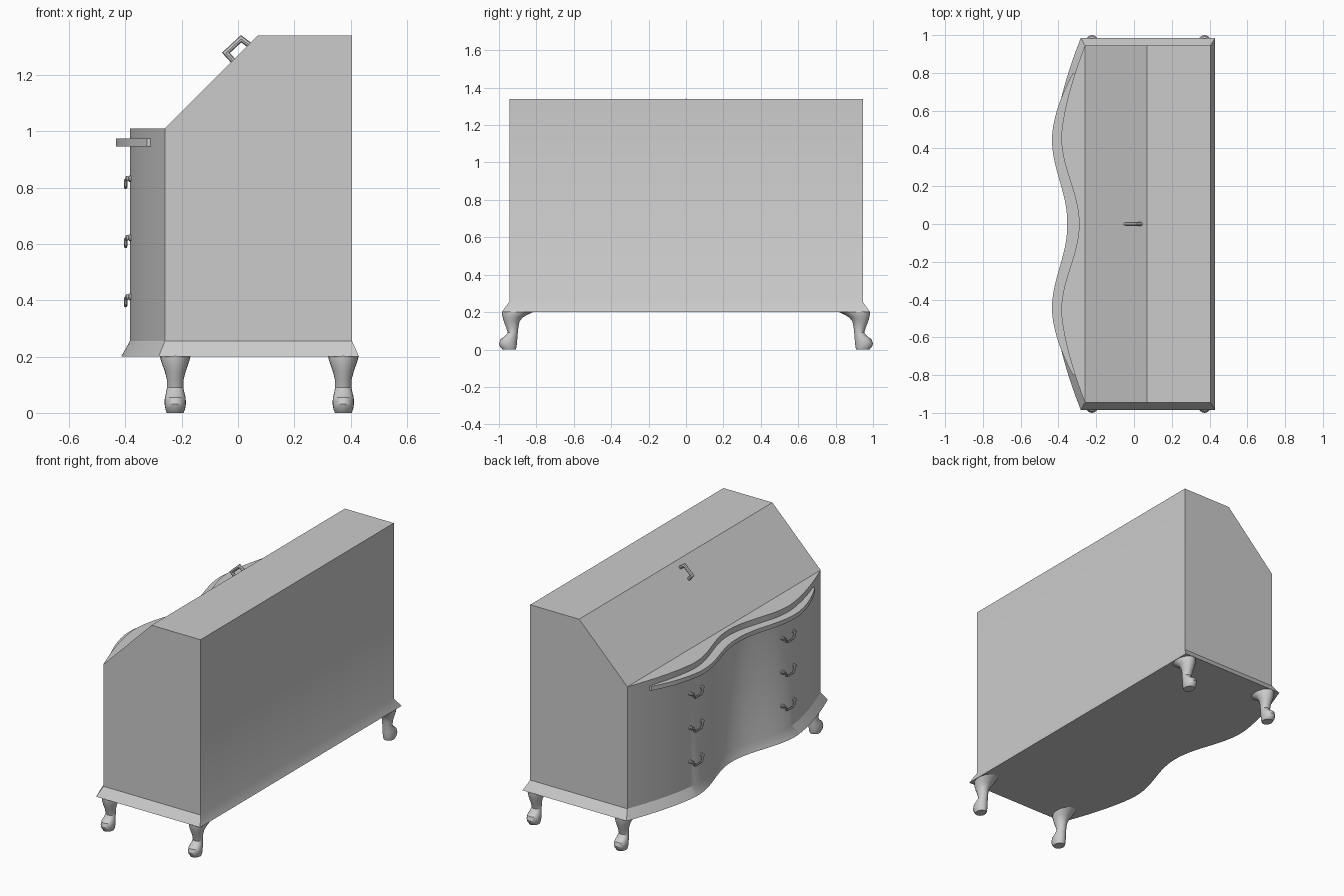
import bpy, bmesh, math
from mathutils import Vector

if "Cube" in bpy.data.objects:
    bpy.data.objects.remove(bpy.data.objects["Cube"])


def finish(name, bm, smooth=True):
    bmesh.ops.recalc_face_normals(bm, faces=bm.faces)
    me = bpy.data.meshes.new(name)
    bm.to_mesh(me)
    bm.free()
    ob = bpy.data.objects.new(name, me)
    bpy.context.collection.objects.link(ob)
    if smooth:
        bpy.ops.object.select_all(action='DESELECT')
        ob.select_set(True)
        bpy.context.view_layer.objects.active = ob
        bpy.ops.object.shade_smooth_by_angle(angle=math.radians(30))
    return ob


def loft(bm, rings, cap=True):
    """Bridge closed rings of equal length."""
    vs = [[bm.verts.new(p) for p in r] for r in rings]
    n = len(vs[0])
    for a, b in zip(vs, vs[1:]):
        for i in range(n):
            j = (i + 1) % n
            bm.faces.new((a[i], a[j], b[j], b[i]))
    if cap:
        bm.faces.new(vs[0][::-1])
        bm.faces.new(vs[-1])
    return vs


# Serpentine front: x as a function of y
W, PEAK = 0.945, 0.46


def front_x(y):
    y = abs(y)
    if y < PEAK:
        return -0.291 - 0.047 * (1 - math.cos(math.pi * y / PEAK))
    return -0.385 + 0.125 * ((y - PEAK) / (W - PEAK)) ** 1.5


# Case: flared base, bowed drawer front, sloping lid
def build_case():
    bm = bmesh.new()
    n = 56
    plan = [(front_x(y), y) for y in (-W + 2 * W * i / n for i in range(n + 1))]
    full = plan + [(0.405, W), (0.405, -W)]
    base = [bm.verts.new((0.048 + (x - 0.048) * 1.07, y * 1.042, 0.2)) for x, y in full]
    low = [bm.verts.new((x, y, 0.255)) for x, y in full]
    top = [bm.verts.new((x, y, 1.01)) for x, y in plan]
    crest = [bm.verts.new((x, y, 1.34)) for y in (-W, W) for x in (0.07, 0.405)]
    bm.faces.new(base)
    m = len(full)
    for i in range(m):
        j = (i + 1) % m
        bm.faces.new((base[i], base[j], low[j], low[i]))
    for i in range(n):
        bm.faces.new((low[i], low[i + 1], top[i + 1], top[i]))
    bm.faces.new(top)                                            # ledge behind the drawers
    bm.faces.new((top[0], top[n], crest[2], crest[0]))           # sloping lid
    bm.faces.new((crest[0], crest[2], crest[3], crest[1]))       # flat top
    bm.faces.new((low[n + 1], low[n + 2], crest[1], crest[3]))   # back
    bm.faces.new((low[n], low[n + 1], crest[3], crest[2], top[n]))
    bm.faces.new((low[n + 2], low[0], top[0], crest[0], crest[1]))
    finish("desk_case", bm)


# Moulding that follows the front just under the lid
def build_moulding():
    bm = bmesh.new()
    end, n = 0.80, 56
    rings = []
    for i in range(n + 1):
        y = -end + 2 * end * i / n
        a = abs(y)
        if a < PEAK:
            off = 0.063 - 0.014 * a / PEAK
        else:
            off = 0.049 - 0.038 * ((a - PEAK) / (end - PEAK)) ** 2
        x = front_x(y)
        rings.append([(x - off, y, 0.947), (x - off, y, 0.974),
                      (x + 0.015, y, 0.974), (x + 0.015, y, 0.947)])
    loft(bm, rings)
    finish("front_moulding", bm)


# Cabriole legs: z, centre y, half width x, half width y
LEG = [(0.202, 0.900, 0.054, 0.085), (0.19, 0.912, 0.052, 0.072),
       (0.172, 0.926, 0.046, 0.054), (0.15, 0.932, 0.038, 0.042),
       (0.12, 0.929, 0.030, 0.033), (0.09, 0.926, 0.029, 0.027),
       (0.07, 0.936, 0.033, 0.034), (0.055, 0.947, 0.037, 0.045),
       (0.032, 0.952, 0.038, 0.048), (0.014, 0.950, 0.035, 0.044),
       (0.006, 0.947, 0.032, 0.039), (0.0, 0.946, 0.030, 0.036)]


def build_leg(name, x, side):
    bm = bmesh.new()
    rings = []
    for z, cy, hx, hy in LEG:
        rings.append([(x + hx * math.cos(t), side * (cy + hy * math.sin(t)), z)
                      for t in (math.tau * k / 20 for k in range(20))])
    loft(bm, rings)
    finish(name, bm)


# Bent-rod handles
def build_rod(name, pts, radius, sides=8):
    bm = bmesh.new()
    pts = [Vector(p) for p in pts]
    normal = (pts[1] - pts[0]).cross(pts[2] - pts[1]).normalized()
    rings = []
    for i, p in enumerate(pts):
        a = (p - pts[i - 1]).normalized() if i else (pts[1] - p).normalized()
        b = (pts[i + 1] - p).normalized() if i + 1 < len(pts) else a
        tan = (a + b).normalized()
        u = normal.cross(tan) / max(tan.dot(a), 0.5)
        rings.append([p + radius * (math.cos(t) * u + math.sin(t) * normal)
                      for t in (math.tau * k / sides for k in range(sides))])
    loft(bm, rings)
    finish(name, bm)


def build_post(name, x, y, z):
    bm = bmesh.new()
    rings = []
    for dx, r in ((0.015, 0.012), (-0.006, 0.012), (-0.008, 0.008),
                  (-0.014, 0.011), (-0.018, 0.007)):
        rings.append([(x + dx, y + r * math.cos(t), z + r * math.sin(t))
                      for t in (math.tau * k / 10 for k in range(10))])
    loft(bm, rings)
    finish(name, bm)


build_case()
build_moulding()
for label, x in (("front", -0.223), ("back", 0.374)):
    for side in (-1, 1):
        build_leg(f"{label}_leg_{'left' if side > 0 else 'right'}", x, side)

# Three rows of drop pulls on the drawer front
for row, z in enumerate((0.832, 0.622, 0.412)):
    for side in (-1, 1):
        cy = 0.45 * side
        tag = f"{row + 1}_{'left' if side > 0 else 'right'}"
        for k in (-1, 1):
            y = cy + 0.055 * k
            build_post(f"pull_post_{tag}_{'a' if k < 0 else 'b'}", front_x(y), y, z)
        x0, x1 = -0.393, -0.399
        build_rod(f"drawer_pull_{tag}",
                  [(x0, cy - 0.055, z), (x1, cy - 0.042, z - 0.006), (x1, cy - 0.038, z - 0.024),
                   (x1, cy - 0.028, z - 0.031), (x1, cy + 0.028, z - 0.031),
                   (x1, cy + 0.038, z - 0.024), (x1, cy + 0.042, z - 0.006), (x0, cy + 0.055, z)], 0.0065)

# Lid handle standing off the slope
build_rod("lid_handle", [(-0.012, 0, 1.245), (-0.043, 0, 1.279),
                         (0.011, 0, 1.329), (0.047, 0, 1.302)], 0.010)
